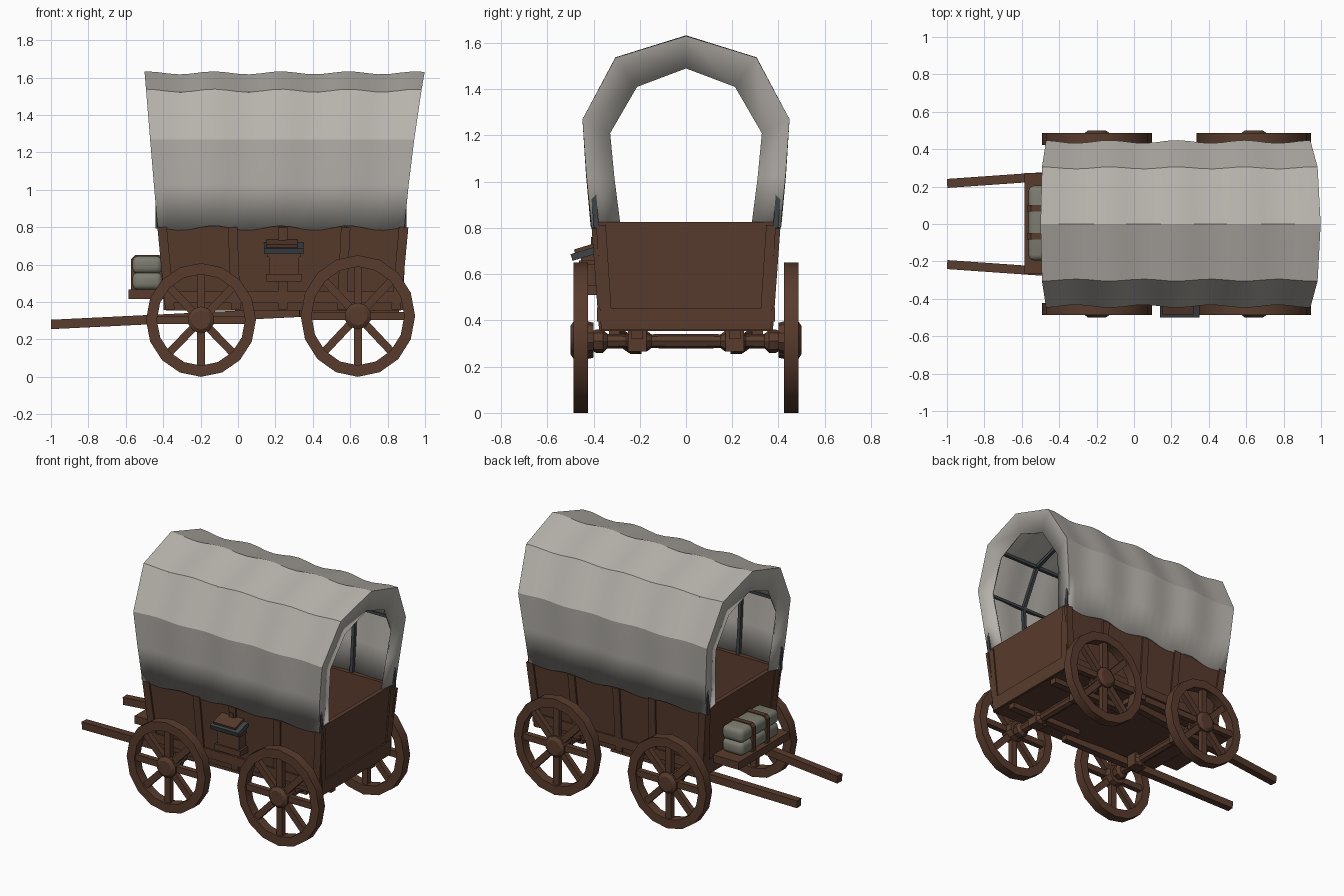
import bpy, bmesh, math
from mathutils import Vector

if "Cube" in bpy.data.objects:
    bpy.data.objects.remove(bpy.data.objects["Cube"])


def material(name, rgb):
    m = bpy.data.materials.new(name)
    m.diffuse_color = (*rgb, 1)
    m.use_nodes = True
    m.node_tree.nodes["Principled BSDF"].inputs["Base Color"].default_value = m.diffuse_color
    return m


WOOD = material("brown wood", (0.098, 0.044, 0.026))
CANVAS = material("off white canvas", (0.47, 0.445, 0.41))
CLOTH = material("grey green cloth", (0.20, 0.20, 0.16))
IRON = material("dark grey", (0.050, 0.056, 0.064))


def finish(name, bm, mat, angle=25):
    bmesh.ops.recalc_face_normals(bm, faces=bm.faces)
    me = bpy.data.meshes.new(name)
    bm.to_mesh(me)
    bm.free()
    me.materials.append(mat)
    ob = bpy.data.objects.new(name, me)
    bpy.context.collection.objects.link(ob)
    bpy.ops.object.select_all(action='DESELECT')
    ob.select_set(True)
    bpy.context.view_layer.objects.active = ob
    bpy.ops.object.shade_smooth_by_angle(angle=math.radians(angle))
    return ob


def loft(bm, rings, close_ring=True, close_path=False, caps=False):
    vs = [[bm.verts.new(p) for p in r] for r in rings]
    n, m = len(vs), len(vs[0])
    for i in range(n if close_path else n - 1):
        for j in range(m if close_ring else m - 1):
            a, b = vs[i], vs[(i + 1) % n]
            bm.faces.new((a[j], a[(j + 1) % m], b[(j + 1) % m], b[j]))
    if caps:
        bm.faces.new(vs[0])
        bm.faces.new(vs[-1])


def beam(bm, a, b, w, h, up=(0, 0, 1)):
    """Rectangular bar from a to b."""
    a, b = Vector(a), Vector(b)
    side = (b - a).cross(Vector(up)).normalized()
    top = side.cross(b - a).normalized()
    rect = [side * sx * w / 2 + top * sz * h / 2 for sx, sz in ((-1, -1), (1, -1), (1, 1), (-1, 1))]
    loft(bm, [[p + r for r in rect] for p in (a, b)], caps=True)


def rect(x0, x1, y0, y1, z):
    return [(x0, y0, z), (x1, y0, z), (x1, y1, z), (x0, y1, z)]


def box(bm, x0, x1, y0, y1, z0, z1):
    loft(bm, [rect(x0, x1, y0, y1, z0), rect(x0, x1, y0, y1, z1)], caps=True)


def lathe_y(bm, profile, cx, cz, n, sx=1, sz=1, ring=False):
    """Turn (radius, y) points around the y direction."""
    rings = []
    for r, y in profile:
        rings.append([(cx + r * sx * math.sin(2 * math.pi * k / n), y,
                       cz + r * sz * math.cos(2 * math.pi * k / n)) for k in range(n)])
    loft(bm, rings, close_path=ring, caps=not ring)


# Wagon bed: open tapered box
def bed_rect(z, inset=0.0):
    t = (z - 0.355) / 0.465
    y = 0.365 + 0.033 * t - inset
    return rect(-0.385 - 0.035 * t + inset, 0.872 + 0.02 * t - inset, -y, y, z)


bm = bmesh.new()
loft(bm, [bed_rect(0.355), bed_rect(0.825), bed_rect(0.825, 0.03), bed_rect(0.42, 0.03)], caps=True)
finish("wagon_bed", bm, WOOD)

# Upright battens and bottom rails on the bed
bm = bmesh.new()
for s in (-1, 1):
    for x in (-0.385, -0.02, 0.24, 0.565, 0.865):
        lean = 0.02 * (x - 0.24) / 0.6
        beam(bm, (x - lean, s * 0.365, 0.36), (x + lean, s * 0.397, 0.80), 0.05, 0.022, (0, s, 0))
    beam(bm, (-0.39, s * 0.372, 0.425), (0.878, s * 0.372, 0.425), 0.024, 0.06)
    for x0, x1 in ((-0.385, -0.419), (0.873, 0.892)):
        beam(bm, (x0, s * 0.342, 0.36), (x1, s * 0.372, 0.81), 0.05, 0.016, (1, 0, 0))
for x in (-0.388, 0.876):
    beam(bm, (x, -0.365, 0.405), (x, 0.365, 0.405), 0.02, 0.095)
finish("bed_battens", bm, WOOD)

# Canvas cover with turned-in ends, lofted along x
OUTER = [(0.405, 0.795), (0.425, 1.03), (0.44, 1.27), (0.30, 1.53), (0, 1.625)]
INNER = [(0.285, 0.825), (0.31, 1.02), (0.328, 1.21), (0.212, 1.41), (0, 1.49)]


def arch(half):
    return [(-y, z) for y, z in half] + [(y, z) for y, z in half[-2::-1]]


def end_x(z, side):
    t = (z - 0.795) / 0.83
    return -0.43 - 0.07 * t if side < 0 else 0.89 + 0.07 * t + 0.038 * t * t


bm = bmesh.new()
rings = [[(end_x(z, -1) + 0.012, y, z) for y, z in arch(INNER)]]
N = 24
for i in range(N + 1):
    ring = []
    for y, z in arch(OUTER):
        x = end_x(z, -1) + (end_x(z, 1) - end_x(z, -1)) * i / N
        puff = 0.008 * math.cos(2 * math.pi * (x - 0.23) / 0.36)
        edge = -0.012 * math.cos(2 * math.pi * (x - 0.05) / 0.36) if z < 0.8 else 0
        ring.append((x, y + puff * y / 0.44, z + edge + (puff if z > 1.4 else 0)))
    rings.append(ring)
rings.append([(end_x(z, 1) - 0.012, y, z) for y, z in arch(INNER)])
loft(bm, rings, close_ring=False)
cover = finish("canvas_cover", bm, CANVAS, 20)
# make normals face outward, then thicken inward
bm = bmesh.new()
bm.from_mesh(cover.data)
top = max(bm.faces, key=lambda f: f.calc_center_median().z)
if top.normal.z < 0:
    bmesh.ops.reverse_faces(bm, faces=bm.faces)
bm.to_mesh(cover.data)
bm.free()
mod = cover.modifiers.new("thickness", 'SOLIDIFY')
mod.thickness = 0.012
mod.offset = -1

# Hoops and long rods under the canvas
bm = bmesh.new()
for x in (-0.43, -0.12, 0.23, 0.58, 0.89):
    pts = [(x, y * 0.955, 0.78 + (z - 0.78) * 0.972) for y, z in arch(OUTER)]
    for a, b in zip(pts, pts[1:]):
        beam(bm, a, b, 0.022, 0.022, (1, 0, 0))
for y, z in ((-0.42, 1.256), (-0.287, 1.509), (0, 1.602), (0.287, 1.509), (0.42, 1.256)):
    beam(bm, (-0.44, y, z), (0.92, y, z), 0.02, 0.02)
finish("cover_hoops", bm, IRON)

# Wheels, with hubs and eight spokes, and their axles
for label, cx, rx, rz in (("front", -0.198, 0.294, 0.304), ("rear", 0.641, 0.306, 0.325)):
    for s, side in ((-1, "right"), (1, "left")):
        bm = bmesh.new()
        k = 1 - 0.058 / rx
        lathe_y(bm, [(1, s * 0.423), (1, s * 0.487), (k, s * 0.487), (k, s * 0.423)],
                cx, rz, 16, rx, rz, ring=True)
        for j in range(8):
            a = j * math.pi / 4
            d = Vector((math.sin(a) * rx * 0.87, 0, math.cos(a) * rz * 0.87))
            c = Vector((cx, s * 0.455, rz))
            beam(bm, c + d * 0.15, c + d, 0.042, 0.036, (0, 1, 0))
        lathe_y(bm, [(0.065, s * 0.40), (0.072, s * 0.43), (0.072, s * 0.485), (0.05, s * 0.50)], cx, rz, 10)
        finish(f"{label}_{side}_wheel", bm, WOOD)
    bm = bmesh.new()
    half = [(0.032, 0.0), (0.03, 0.15), (0.045, 0.17), (0.045, 0.24), (0.03, 0.26),
            (0.032, 0.34), (0.05, 0.36), (0.05, 0.39), (0.03, 0.43)]
    lathe_y(bm, [(r, -y) for r, y in half[:0:-1]] + half, cx, 0.31, 8)
    for s in (-1, 1):
        box(bm, cx - 0.045, cx + 0.045, s * 0.21 - 0.04, s * 0.21 + 0.04, 0.265, 0.36)
    finish(f"{label}_axle", bm, WOOD)

# Draw shafts and under-bed beams
bm = bmesh.new()
for s in (-1, 1):
    beam(bm, (-0.998, s * 0.217, 0.28), (0.33, s * 0.31, 0.345), 0.048, 0.05)
    beam(bm, (0.3, s * 0.21, 0.338), (0.86, s * 0.21, 0.338), 0.05, 0.038)
finish("draw_shafts", bm, WOOD)

# Front platform
bm = bmesh.new()
box(bm, -0.585, -0.38, -0.268, 0.272, 0.415, 0.467)
finish("front_platform", bm, WOOD)

# Bundle: two stacked soft rolls with straps
bm = bmesh.new()
for z0, z1 in ((0.465, 0.558), (0.552, 0.645)):
    part = bmesh.new()
    box(part, -0.565, -0.405, -0.195, 0.205, z0, z1)
    bmesh.ops.bevel(part, geom=part.edges[:], offset=0.03, segments=3, profile=0.5, affect='EDGES')
    tmp = bpy.data.meshes.new("roll")
    part.to_mesh(tmp)
    part.free()
    bm.from_mesh(tmp)
    bpy.data.meshes.remove(tmp)
finish("bundle", bm, CLOTH, 40)
bm = bmesh.new()
for y in (0.085, -0.065):
    box(bm, -0.571, -0.40, y - 0.017, y + 0.017, 0.467, 0.63)
    loft(bm, [rect(-0.571, -0.40, y - 0.017, y + 0.017, 0.63),
              rect(-0.55, -0.42, y - 0.017, y + 0.017, 0.651)], caps=True)
finish("bundle_straps", bm, WOOD)

# Side box with a sloping lid
bm = bmesh.new()
box(bm, 0.165, 0.325, -0.455, -0.37, 0.52, 0.69)
box(bm, 0.15, 0.34, -0.465, -0.37, 0.51, 0.55)
box(bm, 0.155, 0.335, -0.462, -0.37, 0.64, 0.66)
finish("side_box", bm, WOOD)
bm = bmesh.new()
beam(bm, (0.245, -0.385, 0.705), (0.245, -0.495, 0.672), 0.21, 0.03)
finish("side_box_lid", bm, IRON)
bm = bmesh.new()
beam(bm, (0.235, -0.38, 0.728), (0.235, -0.482, 0.697), 0.165, 0.02)
box(bm, 0.22, 0.25, -0.41, -0.37, 0.70, 0.76)
finish("side_box_lid_board", bm, WOOD)
